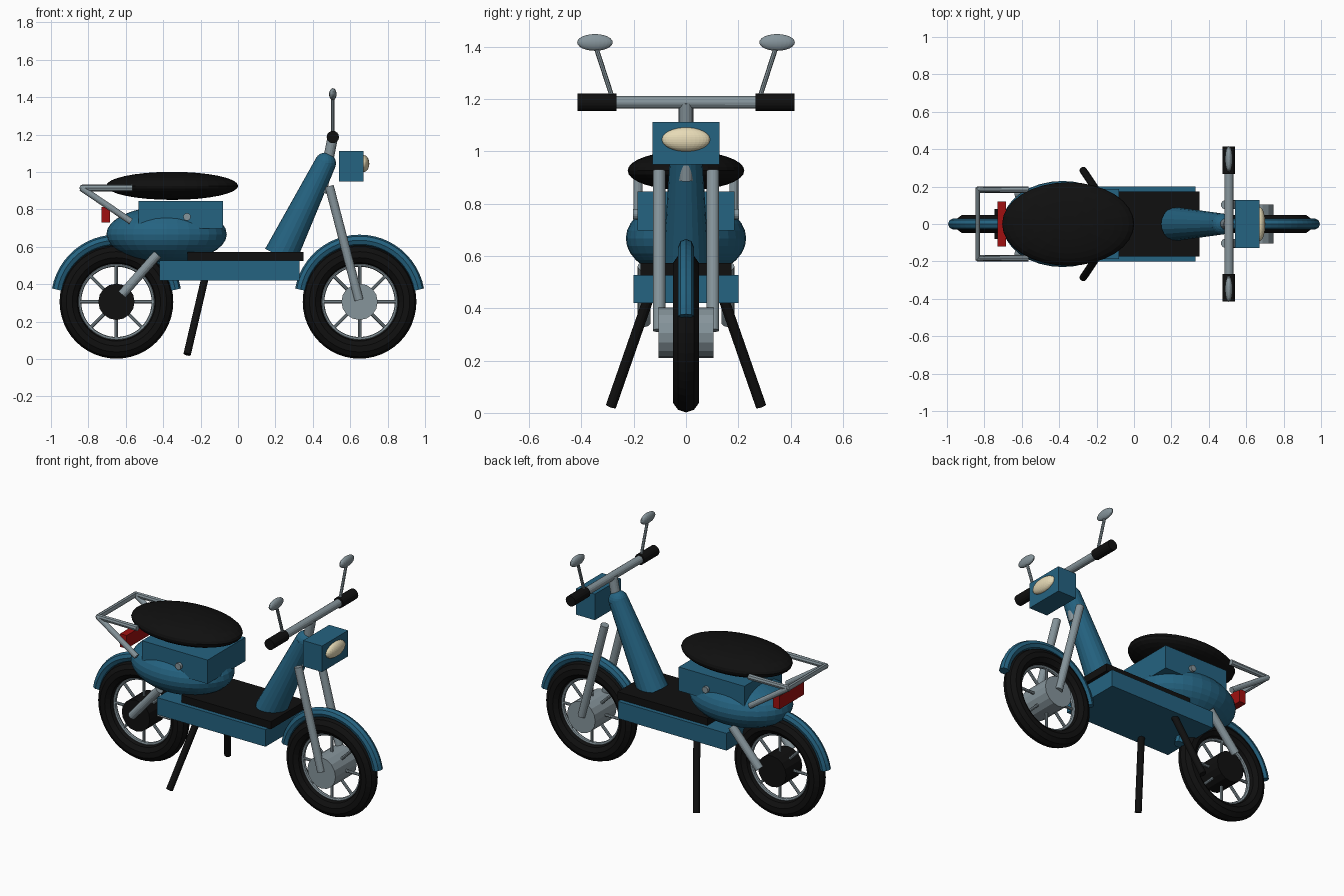
import bpy
from math import cos, sin, radians, pi
from mathutils import Vector

cube = bpy.data.objects.get("Cube")
if cube:
    bpy.data.objects.remove(cube, do_unlink=True)


def material(name, rgb):
    m = bpy.data.materials.new(name)
    m.use_nodes = True
    m.diffuse_color = (*rgb, 1)
    m.node_tree.nodes["Principled BSDF"].inputs["Base Color"].default_value = (*rgb, 1)
    return m


BLUE = material("blue paint", (0.018, 0.125, 0.22))
BLACK = material("black rubber", (0.005, 0.005, 0.005))
GREY = material("grey metal", (0.24, 0.30, 0.33))
RED = material("red lamp", (0.35, 0.005, 0.005))
CREAM = material("cream lens", (0.85, 0.75, 0.5))


def finish(name, mat):
    ob = bpy.context.object
    ob.name = name
    ob.data.materials.clear()
    ob.data.materials.append(mat)
    return ob


def box(name, lo, hi, mat):
    lo, hi = Vector(lo), Vector(hi)
    bpy.ops.mesh.primitive_cube_add(size=1, location=(lo + hi) / 2)
    ob = finish(name, mat)
    ob.scale = hi - lo
    return ob


def ellipsoid(name, centre, radii, mat, segments=32, rings=16):
    bpy.ops.mesh.primitive_uv_sphere_add(segments=segments, ring_count=rings,
                                         radius=1, location=centre)
    ob = finish(name, mat)
    ob.scale = radii
    return ob


def tube(name, a, b, r, mat, r2=None, sides=16):
    a, b = Vector(a), Vector(b)
    bpy.ops.mesh.primitive_cone_add(vertices=sides, radius1=r, radius2=r if r2 is None else r2,
                                    depth=(b - a).length, location=(a + b) / 2)
    ob = finish(name, mat)
    ob.rotation_euler = (b - a).to_track_quat("Z", "Y").to_euler()
    return ob


def sweep(name, points, r, mat):
    curve = bpy.data.curves.new(name, "CURVE")
    curve.dimensions = "3D"
    curve.bevel_depth = r
    curve.bevel_resolution = 2
    curve.use_fill_caps = True
    spline = curve.splines.new("POLY")
    spline.use_smooth = False
    spline.points.add(len(points) - 1)
    for p, co in zip(spline.points, points):
        p.co = (*co, 1)
    curve.materials.append(mat)
    ob = bpy.data.objects.new(name, curve)
    bpy.context.collection.objects.link(ob)
    return ob


def torus(name, centre, major, minor, mat, sides):
    bpy.ops.mesh.primitive_torus_add(location=centre, rotation=(pi / 2, 0, 0),
                                     major_radius=major, minor_radius=minor,
                                     major_segments=48, minor_segments=sides)
    return finish(name, mat)


# Wheels, hubs, spokes and fenders
AXLE = 0.306
for end, x, hub_mat, hub_half in (("front", 0.65, GREY, 0.105), ("rear", -0.65, BLACK, 0.08)):
    torus(end + "_tyre", (x, 0, AXLE), 0.252, 0.052, BLACK, 10)
    torus(end + "_rim", (x, 0, AXLE), 0.2, 0.012, GREY, 8)
    tube(end + "_hub", (x, -hub_half, AXLE), (x, hub_half, AXLE), 0.097, hub_mat)
    for i in range(8):
        a = i * pi / 4
        tube(f"{end}_spoke_{i + 1}", (x, 0, AXLE),
             (x + 0.2 * cos(a), 0, AXLE + 0.2 * sin(a)), 0.009, GREY, sides=8)
    arc = [radians(10 + 160 * i / 24) for i in range(25)]
    sweep(end + "_fender", [(x + 0.32 * cos(a), 0, 0.315 + 0.32 * sin(a)) for a in arc],
          0.03, BLUE)

# Floor, rear body and seat
box("floor_body", (-0.42, -0.2, 0.42), (0.33, 0.2, 0.527), BLUE)
box("floor_mat", (-0.27, -0.174, 0.525), (0.35, 0.174, 0.572), BLACK)
ellipsoid("rear_body", (-0.382, 0, 0.667), (0.322, 0.23, 0.15), BLUE)
box("seat_box", (-0.533, -0.186, 0.697), (-0.08, 0.186, 0.846), BLUE)
ellipsoid("seat", (-0.352, 0, 0.926), (0.353, 0.223, 0.075), BLACK)
tube("seat_hinge", (-0.273, -0.203, 0.76), (-0.273, 0.203, 0.76), 0.02, GREY)
box("tail_light", (-0.73, -0.12, 0.73), (-0.685, 0.12, 0.812), RED)

# Front column with rounded top, and steering stem
column_top = (0.467, 0, 1.047)
tube("front_column", (0.226, 0, 0.55), column_top, 0.09, BLUE, r2=0.057, sides=20)
ellipsoid("column_cap", column_top, (0.057,) * 3, BLUE, 20, 12)
tube("steering_stem", (0.447, 0, 0.89), (0.507, 0, 1.187), 0.028, GREY)

# Headlight
box("headlight_housing", (0.54, -0.128, 0.95), (0.67, 0.128, 1.112), BLUE)
ellipsoid("headlight_lens", (0.67, 0, 1.045), (0.032, 0.092, 0.046), CREAM)

# Handlebar
tube("handlebar", (0.507, -0.3, 1.187), (0.507, 0.3, 1.187), 0.024, GREY)

# Parts repeated on both sides
for side, s in (("left", 1), ("right", -1)):
    tube(side + "_grip", (0.507, s * 0.266, 1.187), (0.507, s * 0.415, 1.187), 0.033, BLACK)
    tube(side + "_mirror_stem", (0.507, s * 0.28, 1.2), (0.507, s * 0.345, 1.4), 0.009, GREY, sides=8)
    ellipsoid(side + "_mirror", (0.507, s * 0.348, 1.416), (0.02, 0.068, 0.032), GREY, 24, 12)
    tube(side + "_fork", (0.488, s * 0.103, 0.925), (0.647, s * 0.103, 0.315), 0.024, GREY)
    tube(side + "_swing_arm", (-0.43, s * 0.16, 0.56), (-0.62, s * 0.16, 0.345), 0.025, GREY)
    tube(side + "_stand_leg", (-0.168, s * 0.132, 0.47), (-0.272, s * 0.287, 0.025), 0.02, BLACK, sides=12)
    tube(side + "_rack_strut", (-0.837, s * 0.183, 0.914), (-0.572, s * 0.183, 0.735), 0.017, GREY, sides=12)

# Rear rack hoop
sweep("rack_hoop", [(-0.565, -0.183, 0.914), (-0.835, -0.183, 0.914),
                    (-0.835, 0.183, 0.914), (-0.565, 0.183, 0.914)], 0.018, GREY)
